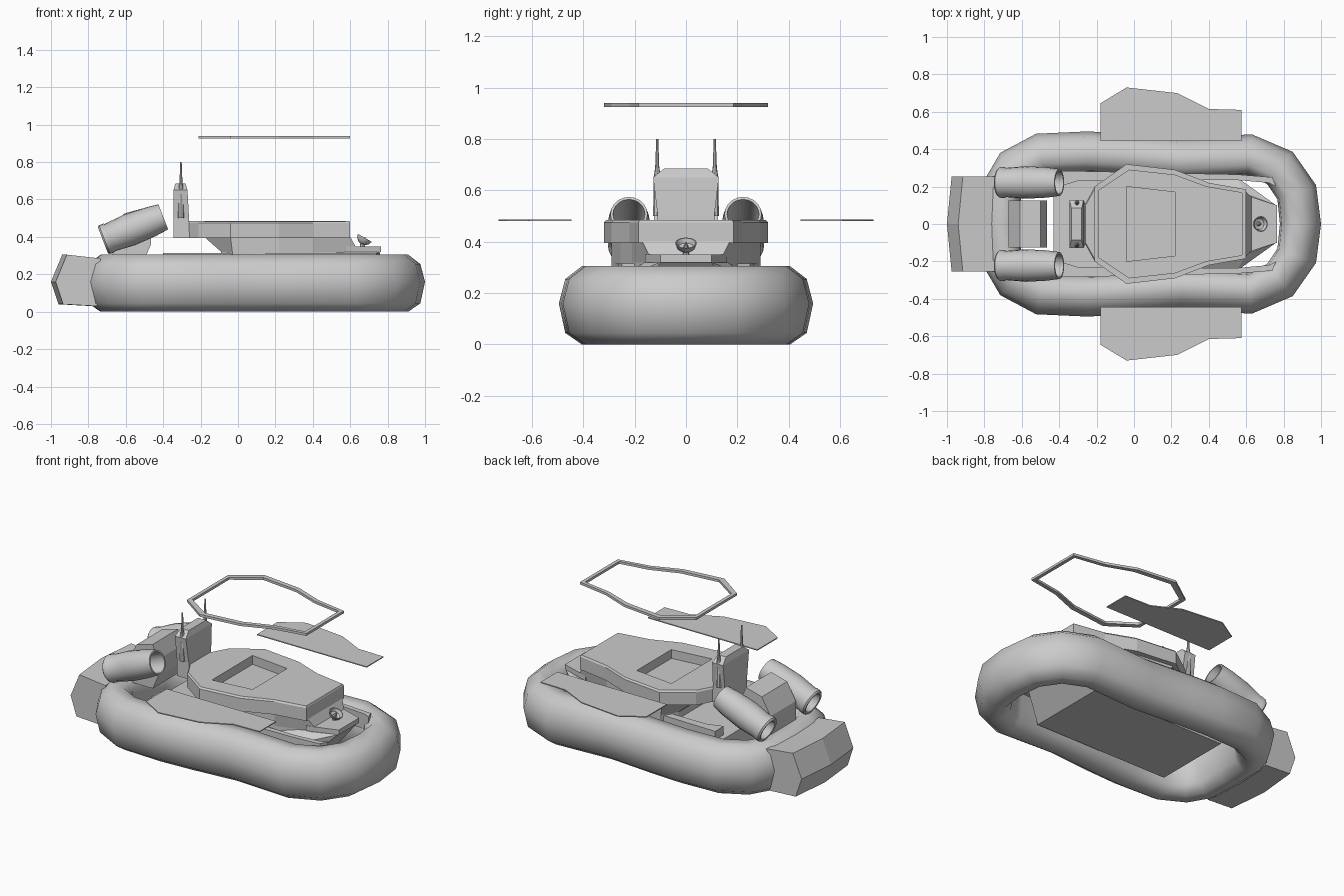
import bpy, bmesh, math
from mathutils import Vector

if "Cube" in bpy.data.objects:
    bpy.data.objects.remove(bpy.data.objects["Cube"])


def finish(name, bm, smooth=None):
    bmesh.ops.recalc_face_normals(bm, faces=bm.faces)
    me = bpy.data.meshes.new(name)
    bm.to_mesh(me)
    bm.free()
    ob = bpy.data.objects.new(name, me)
    bpy.context.collection.objects.link(ob)
    if smooth:
        bpy.ops.object.select_all(action='DESELECT')
        ob.select_set(True)
        bpy.context.view_layer.objects.active = ob
        bpy.ops.object.shade_smooth_by_angle(angle=math.radians(smooth))
    return ob


def loft(name, rings, loop=False, smooth=None):
    """Skin a list of equal-length point rings; cap the ends unless looped."""
    bm = bmesh.new()
    vs = [[bm.verts.new(p) for p in r] for r in rings]
    n = len(vs[0])
    pairs = list(zip(vs, vs[1:])) + ([(vs[-1], vs[0])] if loop else [])
    for a, b in pairs:
        for i in range(n):
            j = (i + 1) % n
            bm.faces.new((a[i], a[j], b[j], b[i]))
    if not loop:
        bm.faces.new(vs[0])
        bm.faces.new(vs[-1])
    return finish(name, bm, smooth)


def hull(name, half_points):
    """Convex solid mirrored across y."""
    bm = bmesh.new()
    for x, y, z in half_points:
        for s in (1, -1):
            bm.verts.new((x, s * y, z))
    bmesh.ops.convex_hull(bm, input=bm.verts)
    bmesh.ops.dissolve_limit(bm, angle_limit=0.02, verts=bm.verts, edges=bm.edges)
    return finish(name, bm)


def both(half):
    return half + [(x, -y) for x, y in reversed(half)]


def at(pts, z):
    return [(x, y, z) for x, y in pts]


def scaled(pts, sx, sy, cx=0.2):
    return [(cx + (x - cx) * sx, y * sy) for x, y in pts]


def revolve(name, profile, centre, axis, sides, smooth=40):
    """Turn (distance along axis, radius) pairs around an axis in the xz plane."""
    d = Vector(axis).normalized()
    u, v, c = Vector((-d.z, 0, d.x)), Vector((0, 1, 0)), Vector(centre)
    ang = [2 * math.pi * k / sides for k in range(sides)]
    return loft(name, [[c + d * t + (u * math.cos(a) + v * math.sin(a)) * r for a in ang]
                       for t, r in profile], smooth=smooth)


# inflatable skirt: rounded section swept round a closed path
half = [(.87, .17), (.78, .3), (.62, .37), (.25, .35), (-.05, .375), (-.25, .385),
        (-.5, .375), (-.64, .3), (-.71, .18)]
path = [(.89, 0)] + half + [(-.715, 0)] + [(x, -y) for x, y in reversed(half)]
section = [(.02, 0), (.085, .045), (.11, .16), (.085, .255), (.02, .305), (-.055, .305),
           (-.1, .25), (-.11, .16), (-.095, .05), (-.05, 0)]
rings = []
for i, p in enumerate(path):
    a, b = Vector(path[i - 1]), Vector(path[(i + 1) % len(path)])
    t = (b - a).normalized()
    nrm = Vector((t.y, -t.x))
    rings.append([(p[0] + nrm.x * w, p[1] + nrm.y * w, z) for w, z in section])
loft("skirt", rings, loop=True, smooth=60)

# hull floor with wedge-shaped bow
hull("hull", [(-.43, .25, .05), (-.43, .27, .26), (.5, .25, .05), (.55, .25, .26),
              (.6, .16, .32), (.76, .1, .32)])
# bow plate
loft("nose_plate", [at(both([(.58, .16), (.765, .1)]), z) for z in (.32, .35)])

# deck rails
for s, side in ((1, "left"), (-1, "right")):
    rail = [(-.4, .2), (-.4, .285), (.55, .265), (.74, .25), (.76, .2), (.72, .22), (.55, .235), (-.3, .23)]
    loft("rail_" + side, [[(x, s * y, z) for x, y in rail] for z in (.22, .315)])

# cabin: lower body, upper slab with hatch recess, floating rim
outline = [(-.265, .1), (-.21, .2), (-.04, .32), (.22, .29), (.4, .22), (.6, .185)]
low_top = [(-.18, .2), (-.04, .29), (.22, .255), (.4, .21), (.6, .17)]
low_bot = [(-.09, .2), (-.03, .29), (.22, .255), (.4, .21), (.645, .13)]
loft("lower_cabin", [at(both(low_bot), .26), at(both(low_bot), .32), at(both(low_top), .4)])
roof = loft("upper_cabin", [at(both(outline), .395), at(both(outline), .475),
                            at(scaled(both(outline), .99, .97), .485)])
cutter = loft("hatch_cutter", [at(both([(-.04, .2), (.22, .17)]), z) for z in (.43, .6)])
mod = roof.modifiers.new("hatch", 'BOOLEAN')
mod.object, mod.operation, mod.solver = cutter, 'DIFFERENCE', 'EXACT'
bpy.context.view_layer.objects.active = roof
bpy.ops.object.modifier_apply(modifier="hatch")
bpy.data.objects.remove(cutter)

rim = both(outline[1:])
rim_in = scaled(rim, .945, .9)
loft("floating_rim", [at(rim, .925), at(rim, .94), at(rim_in, .94), at(rim_in, .925)], loop=True)

# floating side panels
panel = [(-.18, .445), (-.18, .645), (-.04, .73), (.23, .7), (.4, .615), (.575, .61), (.575, .445)]
for s, side in ((1, "left"), (-1, "right")):
    loft("side_panel_" + side, [[(x, s * y, z) for x, y in panel] for z in (.48, .486)])

# mast tower
tower = [(.395, .11, -.345, -.26), (.5, .11, -.345, -.262), (.65, .128, -.345, -.27), (.685, .085, -.335, -.28)]
loft("tower", [at(both([(x0, y), (x1, y)]), z) for z, y, x0, x1 in tower])

# stern box, bent slightly across its width
prof = [(-.94, .305), (-1, .16), (-.96, .04), (-.78, .03), (-.76, .16), (-.76, .285)]
loft("stern_box", [[(x + dx, y, z) for x, z in prof] for y, dx in ((-.255, .025), (0, 0), (.255, .025))])

# engine block between the thrusters
block = [(-.67, .28), (-.67, .42), (-.61, .525), (-.5, .555), (-.465, .47), (-.465, .36), (-.5, .28)]
loft("engine_block", [[(x, y, z) for x, z in block] for y in (-.125, .125)])

for s, side in ((1, "left"), (-1, "right")):
    # barrel thrusters, open at both ends
    revolve("thruster_" + side,
            [(-.12, .052), (-.172, .062), (-.174, .074), (-.165, .082), (-.14, .082), (-.134, .078),
             (-.02, .087), (.1, .081), (.172, .072), (.172, .062), (-.03, .055)],
            (-.56, s * .222, .445), (.93, 0, .36), 20)
    # antennae with thick base
    revolve("antenna_" + side, [(0, .016), (.15, .014), (.19, .008), (.3, .004)],
            (-.305, s * .112, .5), (0, 0, 1), 8)

# bow dish with central cone and stem
dish = (.678, 0, .395)
revolve("dish", [(-.038, .006), (-.034, .02), (-.02, .036), (0, .043), (0, .038), (-.018, .03), (-.026, .005)],
        dish, (.5, 0, .87), 12)
revolve("dish_cone", [(-.03, .014), (.004, .002)], dish, (.5, 0, .87), 8)
revolve("dish_stem", [(0, .014), (.025, .01)], (.665, 0, .345), (0, 0, 1), 8)
